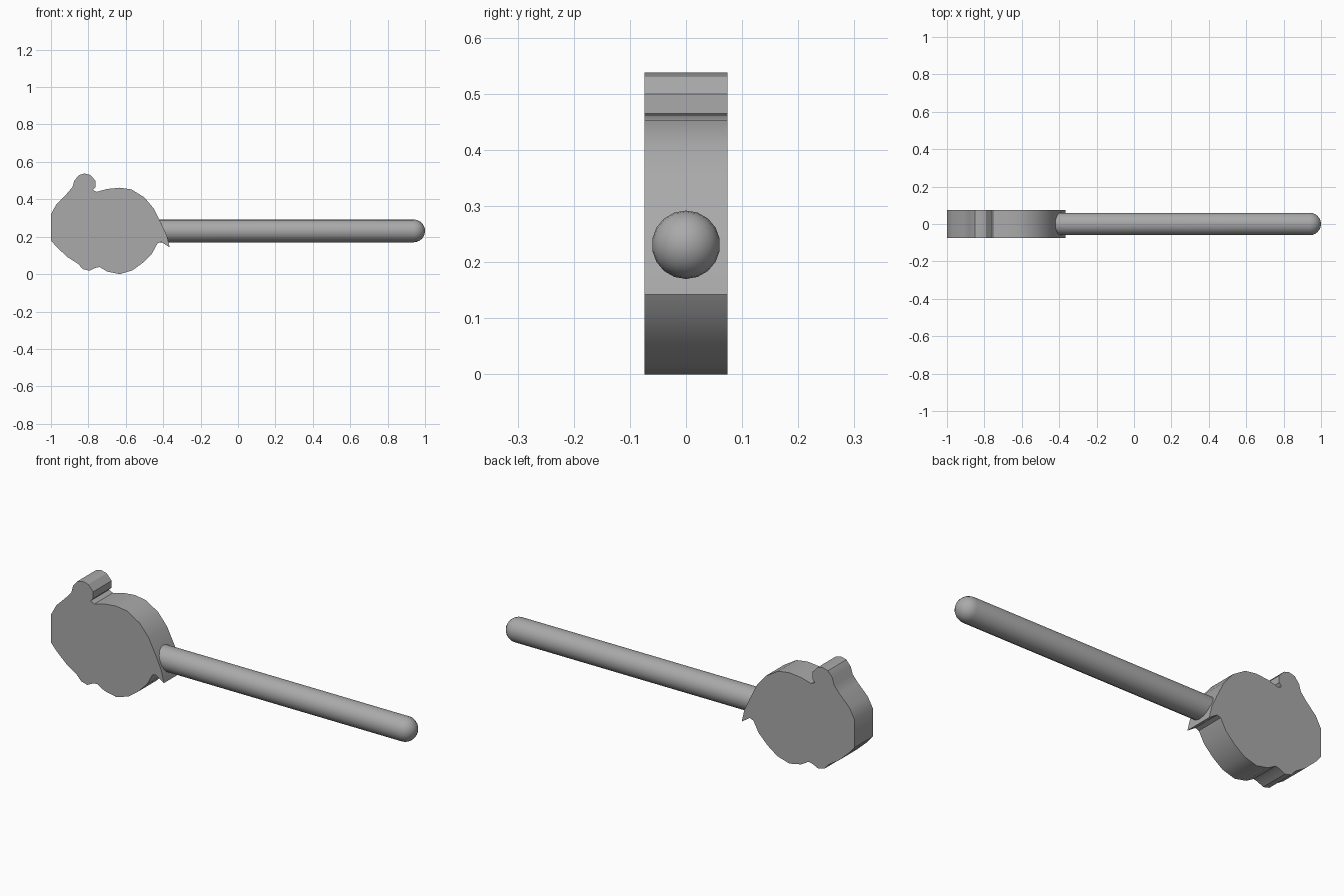
import bpy, bmesh, math

cube = bpy.data.objects.get("Cube")
if cube:
    bpy.data.objects.remove(cube, do_unlink=True)

grey = bpy.data.materials.new("plain grey")
grey.use_nodes = True
colour = (0.4, 0.4, 0.4, 1)
grey.diffuse_color = colour
grey.node_tree.nodes["Principled BSDF"].inputs["Base Color"].default_value = colour


def finish(bm, name, angle):
    bmesh.ops.recalc_face_normals(bm, faces=bm.faces)
    mesh = bpy.data.meshes.new(name)
    bm.to_mesh(mesh)
    bm.free()
    mesh.materials.append(grey)
    obj = bpy.data.objects.new(name, mesh)
    bpy.context.collection.objects.link(obj)
    bpy.ops.object.select_all(action='DESELECT')
    obj.select_set(True)
    bpy.context.view_layer.objects.active = obj
    bpy.ops.object.shade_smooth_by_angle(angle=math.radians(angle))
    return obj


# Flat head: outline in x and z, extruded through its thickness
outline = [
    (-1, .32), (-.97, .375), (-.915, .43), (-.885, .465),
    # round ear
    (-.875, .5), (-.85, .53), (-.82, .538), (-.79, .53), (-.762, .5),
    (-.762, .465), (-.777, .45), (-.755, .44),
    # upper back, down to the pointed tip
    (-.7, .455), (-.633, .462), (-.57, .453), (-.5, .41), (-.45, .35),
    (-.41, .27), (-.38, .205), (-.365, .142), (-.41, .172), (-.43, .165),
    # lower edge and chin
    (-.46, .11), (-.51, .06), (-.565, .02), (-.633, 0), (-.7, .014),
    (-.74, .038), (-.765, .033), (-.795, .018), (-.83, .027),
    (-.855, .055), (-.91, .09), (-.97, .145), (-1, .18),
]
thickness = 0.148
bm = bmesh.new()
face = bm.faces.new([bm.verts.new((x, -thickness / 2, z)) for x, z in outline])
extruded = bmesh.ops.extrude_face_region(bm, geom=[face], use_keep_orig=True)
moved = [v for v in extruded["geom"] if isinstance(v, bmesh.types.BMVert)]
bmesh.ops.translate(bm, vec=(0, thickness, 0), verts=moved)
finish(bm, "head_plate", 30)

# Round stick with a domed end, spun about its long axis
radius, height, sides, steps = 0.061, 0.231, 18, 6
profile = [(-.48, 0), (-.48, radius)]
for i in range(steps + 1):
    a = math.pi / 2 * i / steps
    profile.append((1 - radius + radius * math.sin(a), radius * math.cos(a)))
bm = bmesh.new()
verts = [bm.verts.new((x, 0, height + r)) for x, r in profile]
edges = [bm.edges.new(pair) for pair in zip(verts, verts[1:])]
bmesh.ops.spin(bm, geom=verts + edges, cent=(0, 0, height), axis=(1, 0, 0),
               angle=math.tau, steps=sides, use_merge=True)
bmesh.ops.remove_doubles(bm, verts=bm.verts, dist=1e-4)
finish(bm, "stick", 40)
